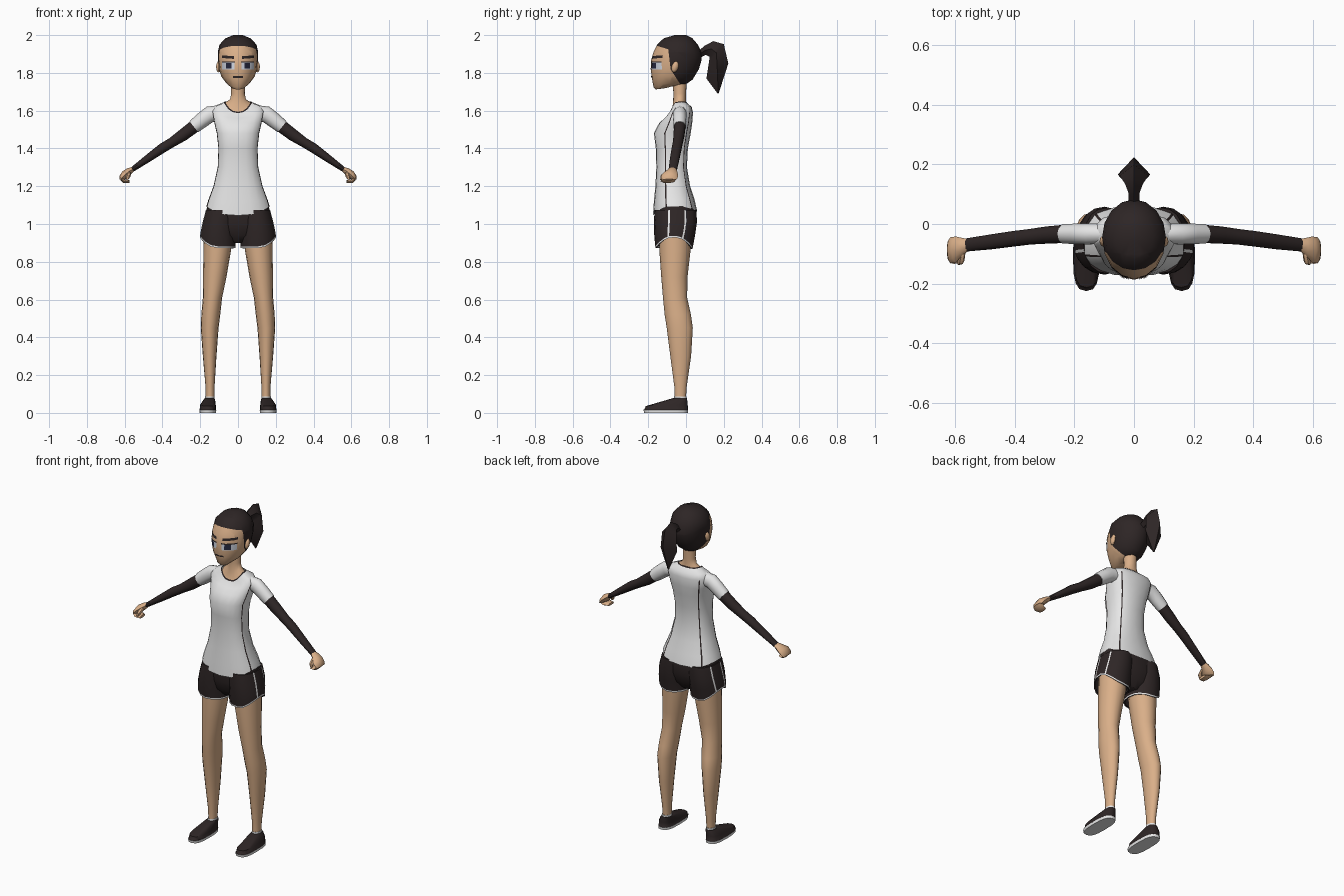
import bpy, bmesh, math
from mathutils import Vector
from mathutils.bvhtree import BVHTree

if "Cube" in bpy.data.objects:
    bpy.data.objects.remove(bpy.data.objects["Cube"])


def material(name, rgb):
    m = bpy.data.materials.new(name)
    m.diffuse_color = (*rgb, 1)
    m.use_nodes = True
    m.node_tree.nodes["Principled BSDF"].inputs["Base Color"].default_value = m.diffuse_color
    return m


SKIN = material("skin", (.70, .43, .25))
DARK = material("dark_cloth", (.027, .019, .019))
HAIR = material("dark_hair", (.027, .019, .019))
SHIRT = material("light_shirt", (.78, .78, .78))
WHITE = material("white_trim", (.95, .95, .95))
EYE = material("eye_white", (.62, .66, .74))
IRIS = material("iris", (.02, .022, .05))
EVEN = [i * 22.5 for i in range(16)]


def spow(v, p):
    return math.copysign(abs(v) ** p, v)


def finish(name, bm, mats, mirror=False):
    bmesh.ops.recalc_face_normals(bm, faces=bm.faces)
    me = bpy.data.meshes.new(name)
    bm.to_mesh(me)
    bm.free()
    for m in mats:
        me.materials.append(m)
    ob = bpy.data.objects.new(name, me)
    bpy.context.collection.objects.link(ob)
    if mirror:
        ob.modifiers.new("mirror", "MIRROR").use_mirror_merge = False
    return ob


def skin_rings(bm, rings, rule=None, caps=(True, True)):
    """Bridge lists of points; rule(ring, column) gives the material."""
    vs = [[bm.verts.new(p) for p in r] for r in rings]
    n = len(vs[0])
    for i in range(len(vs) - 1):
        for j in range(n):
            k = (j + 1) % n
            f = bm.faces.new((vs[i][j], vs[i][k], vs[i + 1][k], vs[i + 1][j]))
            if rule:
                f.material_index = rule(i, j)
    if caps[0]:
        bm.faces.new(vs[0])
    if caps[1]:
        f = bm.faces.new(vs[-1])
        if rule:
            f.material_index = rule(len(vs) - 2, 0)


def section(ring, angles, p):
    """Ring: centre x, half width, front y, back y, z or (front, side, back) z."""
    cx, rx, yf, yb, z = ring
    zf, zs, zb = z if isinstance(z, tuple) else (z, z, z)
    pts = []
    for a in angles:
        s, c = math.sin(math.radians(a)), math.cos(math.radians(a))
        side = zf if (cx and s < 0) else zs
        h = side + ((zf if c > 0 else zb) - side) * c * c
        pts.append((cx + rx * spow(s, p), (yf + yb) / 2 - (yb - yf) / 2 * spow(c, p), h))
    return pts


def loft(name, rings, mats, angles=EVEN, p=1, rule=None, caps=(True, True), mirror=False):
    bm = bmesh.new()
    skin_rings(bm, [section(r, angles, p) for r in rings], rule, caps)
    return finish(name, bm, mats, mirror)


def limb(name, pts, mats, n=10):
    """Tube along points (x, y, z, radius across, radius in y), mirrored."""
    bm, rings = bmesh.new(), []
    for i, (x, y, z, rn, ry) in enumerate(pts):
        a, b = pts[max(i - 1, 0)], pts[min(i + 1, len(pts) - 1)]
        d = Vector((b[0] - a[0], 0, b[2] - a[2])).normalized()
        nrm = Vector((-d.z, 0, d.x))
        rings.append([Vector((x, y, z)) + nrm * rn * math.cos(t) + Vector((0, ry * math.sin(t), 0))
                      for t in (k * math.tau / n for k in range(n))])
    skin_rings(bm, rings)
    return finish(name, bm, mats, True)


# Shirt: side panels with dark piping, scooped neckline
half = [0, 18, 36, 54, 69, 73, 104, 134, 138, 160]
angles = half + [180] + [360 - a for a in reversed(half[1:])]


def shirt_rule(i, j):
    if i == 9:
        return 2
    a = (angles[j] + (angles[j + 1] if j + 1 < len(angles) else 360)) / 2
    a = min(a, 360 - a)
    if i < 7 and 69 < a < 138:
        return 1 if 73 < a < 134 else 2
    return 0


loft("shirt", [
    (0, .172, -.175, .060, (1.045, 1.095, 1.065)), (0, .160, -.170, .045, (1.12, 1.13, 1.13)),
    (0, .133, -.162, .022, 1.2), (0, .110, -.157, .005, 1.3), (0, .106, -.160, .010, 1.4),
    (0, .115, -.170, .025, 1.48), (0, .128, -.142, .033, 1.535),
    (0, .140, -.112, .037, (1.56, 1.60, 1.59)), (0, .120, -.096, .030, (1.575, 1.628, 1.62)),
    (0, .076, -.086, .006, (1.587, 1.645, 1.64)), (0, .070, -.081, .001, (1.594, 1.650, 1.645))],
    [SHIRT, WHITE, DARK], angles, .8, shirt_rule, (False, False))

# Neck and chest
loft("neck", [(0, .075, -.090, .006, (1.57, 1.62, 1.62)), (0, .069, -.080, .0, (1.592, 1.643, 1.64)),
              (0, .042, -.070, .0, (1.63, 1.66, 1.66)), (0, .036, -.066, .0, 1.69),
              (0, .037, -.075, .005, 1.77)], [SKIN])

# Head, cut along the hairline
bm = bmesh.new()
skin_rings(bm, [section(r, EVEN, 1) for r in [
    (0, .030, -.160, -.08, (1.712, 1.718, 1.730)), (0, .062, -.172, .0, (1.725, 1.745, 1.74)),
    (0, .088, -.180, .035, (1.77, 1.78, 1.765)), (0, .101, -.187, .068, 1.82),
    (0, .106, -.184, .083, 1.87), (0, .107, -.172, .082, 1.91), (0, .098, -.152, .062, 1.95),
    (0, .066, -.118, .034, 1.983), (0, .025, -.06, .0, 2.0)]])
temple = (Vector((0, -.085, 1.85)), Vector((0, 1, .12)))
brow_line = (Vector((0, -.16, 1.945)), Vector((0, .3, 1)))
nape = (Vector((0, -.085, 1.825)), Vector((0, .84, .54)))
for co, no in (temple, brow_line, nape):
    bmesh.ops.bisect_plane(bm, geom=bm.verts[:] + bm.edges[:] + bm.faces[:], plane_co=co, plane_no=no)


def below(c, plane):
    return (c - plane[0]).dot(plane[1]) < 0


for f in bm.faces:
    c = f.calc_center_median()
    f.material_index = 0 if below(c, brow_line) and (below(c, temple) or below(c, nape)) else 1
tree = BVHTree.FromBMesh(bm)
finish("head", bm, [SKIN, HAIR])


# Face details: thin plates laid on the head
def plate(name, x0, x1, z0, z1, mat, lift, mirror=True, slant=0):
    bm, n = bmesh.new(), 6
    rows = []
    for z in (z0, (z0 + z1) / 2, z1):
        row = []
        for i in range(n + 1):
            x = x0 + (x1 - x0) * i / n
            h = z + slant * i / n
            hit = tree.ray_cast(Vector((x, -1, h)), Vector((0, 1, 0)))[0]
            row.append(bm.verts.new((x, hit.y - lift, h)))
        rows.append(row)
    for a, b in zip(rows, rows[1:]):
        for i in range(n):
            bm.faces.new((a[i], a[i + 1], b[i + 1], b[i]))
    finish(name, bm, [mat], mirror)


plate("eye", .018, .084, 1.818, 1.857, EYE, .002)
plate("iris", .034, .064, 1.823, 1.852, IRIS, .004)
plate("eyelid", .016, .086, 1.854, 1.861, HAIR, .005)
plate("eyebrow", .020, .086, 1.874, 1.888, HAIR, .003, slant=.005)
plate("mouth", -.027, .027, 1.774, 1.783, HAIR, .003, mirror=False)

# Ears
bm = bmesh.new()
bmesh.ops.create_uvsphere(bm, u_segments=8, v_segments=6, radius=1)
for v in bm.verts:
    v.co = (v.co.x * .014 + .102, v.co.y * .018 - .058 + v.co.z * .006, v.co.z * .03 + 1.832)
finish("ear", bm, [SKIN], True)

# Ponytail: diamond sections, each front point, back point, half width
bm, rings = bmesh.new(), []
for ya, za, yb, zb, w in [(.065, 1.875, .065, 1.915, .018), (.105, 1.895, .10, 1.945, .018),
                          (.125, 1.885, .145, 1.968, .030), (.122, 1.86, .2, 1.952, .048),
                          (.108, 1.77, .224, 1.85, .055), (.168, 1.69, .173, 1.692, .004)]:
    my, mz = (ya + yb) / 2, (za + zb) / 2
    rings.append([(0, ya, za), (w, my, mz), (0, yb, zb), (-w, my, mz)])
skin_rings(bm, rings)
finish("ponytail", bm, [HAIR])

# Arms, sleeves and hands
limb("shirt_sleeve", [(.09, -.033, 1.590, .040, .034), (.15, -.033, 1.580, .044, .037),
                      (.190, -.033, 1.550, .041, .036), (.234, -.033, 1.515, .037, .034)], [SHIRT])
limb("arm_sleeve", [(.228, -.033, 1.519, .034, .032), (.29, -.037, 1.472, .032, .030),
                    (.35, -.043, 1.432, .026, .027), (.40, -.049, 1.402, .026, .027),
                    (.48, -.060, 1.345, .020, .026), (.56, -.070, 1.288, .013, .023)], [DARK])
limb("hand", [(.552, -.070, 1.293, .011, .019), (.575, -.075, 1.280, .018, .028),
              (.598, -.086, 1.262, .022, .044), (.615, -.088, 1.245, .016, .044),
              (.622, -.088, 1.234, .007, .036)], [SKIN], 8)
limb("fingers", [(.617, -.092, 1.240, .010, .038), (.603, -.096, 1.226, .010, .038),
                 (.575, -.100, 1.224, .008, .028)], [SKIN], 8)
limb("thumb", [(.575, -.095, 1.275, .010, .014), (.580, -.122, 1.255, .012, .014),
               (.588, -.130, 1.235, .006, .008)], [SKIN], 6)

# Shorts: hips and two legs with white piping
loft("shorts_hips", [(0, .150, -.155, .035, 1.14), (0, .166, -.168, .054, 1.08),
                     (0, .172, -.160, .050, 1.0), (0, .150, -.145, .03, .94),
                     (0, .05, -.11, .0, .90)], [DARK], p=.8)
leg_angles = [0, 20, 40, 60, 72, 77, 95, 113, 118, 140, 160, 180, 205, 230, 250, 270, 290, 310, 335]
loft("shorts_leg", [(.088, .082, -.166, .055, 1.075), (.098, .089, -.170, .058, 1.01),
                    (.104, .093, -.168, .048, (.94, .965, .94)),
                    (.107, .094, -.163, .036, (.882, .938, .876)),
                    (.107, .094, -.162, .035, (.873, .929, .867)),
                    (.107, .085, -.153, .027, (.876, .933, .87))],
     [DARK, WHITE], leg_angles, .9, lambda i, j: 1 if i == 3 or (j in (4, 7) and i < 3) else 0,
     (True, False), True)

# Legs, socks and shoes
loft("leg", [(.105, .076, -.142, .025, .96), (.110, .073, -.141, .024, .86),
             (.123, .062, -.131, .008, .72), (.135, .051, -.122, .006, .61),
             (.144, .050, -.113, .026, .52), (.150, .047, -.102, .036, .45),
             (.150, .036, -.083, .027, .3), (.148, .024, -.062, .004, .14),
             (.148, .023, -.060, .0, .085)], [SKIN], mirror=True)
loft("sock", [(.149, .025, -.064, .003, .05), (.149, .025, -.063, .003, .088)], [WHITE], mirror=True)
loft("shoe", [(.160, .044, -.222, .010, 0), (.160, .045, -.225, .012, .016),
              (.160, .043, -.221, .010, .018), (.159, .042, -.213, .009, (.036, .042, .045)),
              (.153, .032, -.110, .006, (.066, .066, .07)), (.150, .026, -.070, .004, .078)],
     [WHITE, DARK], p=.7, rule=lambda i, j: 0 if i < 1 else 1, mirror=True)

# Smooth shading with sharp edges kept
bpy.ops.object.select_all(action="SELECT")
bpy.context.view_layer.objects.active = bpy.context.selected_objects[0]
bpy.ops.object.shade_smooth_by_angle(angle=math.radians(45))
